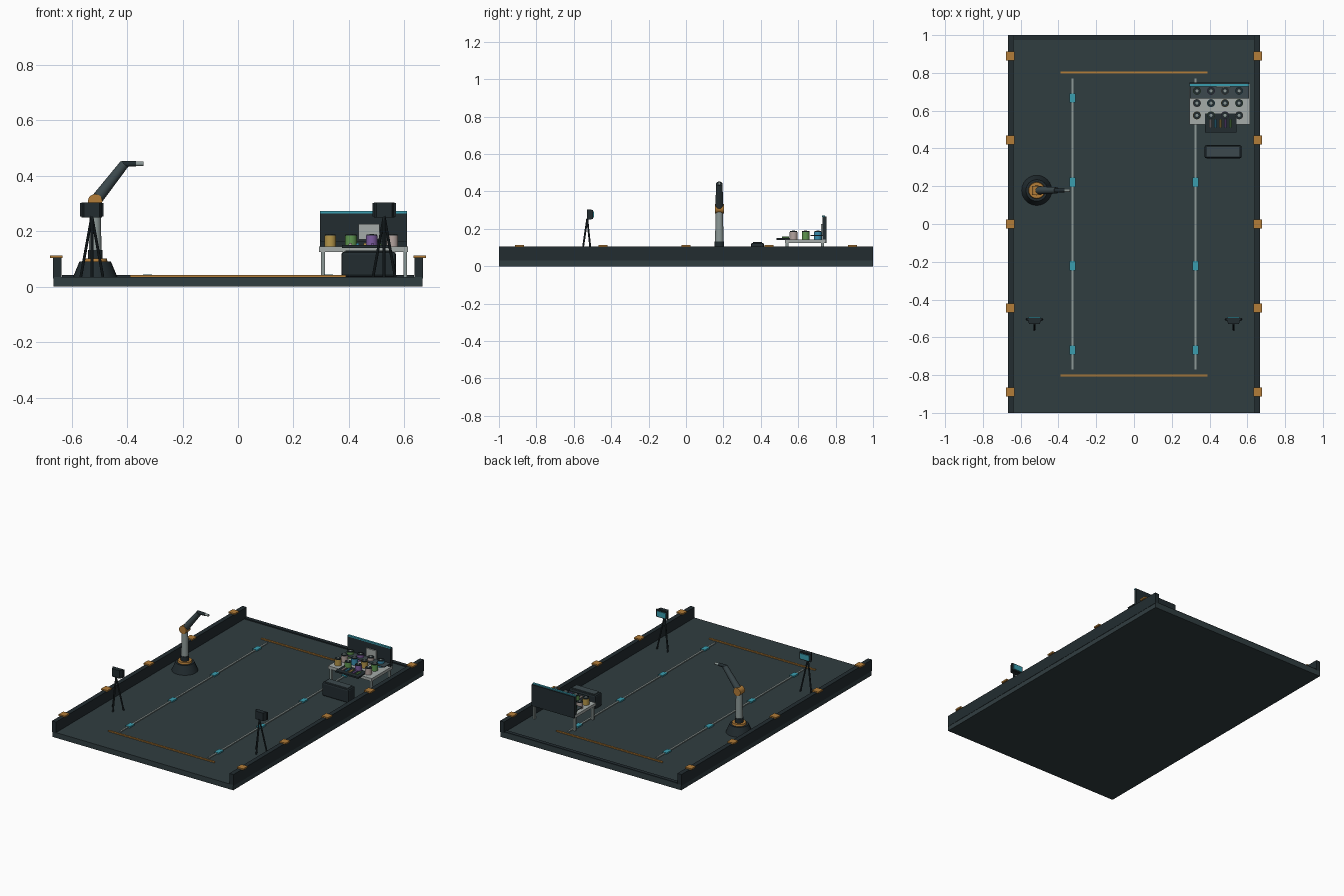
import bpy, bmesh
from math import pi
from mathutils import Vector

if "Cube" in bpy.data.objects:
    bpy.data.objects.remove(bpy.data.objects["Cube"])


def mat(name, hexcol):
    m = bpy.data.materials.new(name)
    c = [int(hexcol[i:i + 2], 16) / 255 for i in (0, 2, 4)]
    m.diffuse_color = [((v + 0.055) / 1.055) ** 2.4 if v > 0.04 else v / 12.92 for v in c] + [1]
    m.use_nodes = True
    m.node_tree.nodes["Principled BSDF"].inputs["Base Color"].default_value = m.diffuse_color
    return m


FLOOR, DARK, SLATE = mat("floor", "303D40"), mat("dark", "222C30"), mat("slate", "3C494D")
GOLD, CYAN, GREY = mat("gold", "B37D38"), mat("cyan", "3A9DAF"), mat("steel", "8C9896")
PALE = mat("pale", "A5ABA9")
PAINT = [mat("paint_" + n, h) for n, h in (("ochre", "B5964A"), ("green", "5F9650"),
         ("violet", "7D5CA0"), ("rose", "B5A5A0"), ("blue", "3A8FB0"))]


def finish(name, bm, m, smooth=False):
    me = bpy.data.meshes.new(name)
    bmesh.ops.recalc_face_normals(bm, faces=bm.faces)
    bm.to_mesh(me)
    bm.free()
    me.materials.append(m)
    o = bpy.data.objects.new(name, me)
    bpy.context.collection.objects.link(o)
    if smooth:
        bpy.context.view_layer.objects.active = o
        o.select_set(True)
        bpy.ops.object.shade_smooth_by_angle(angle=pi / 5)
        o.select_set(False)
    return o


def box(name, x0, x1, y0, y1, z0, z1, m, bevel=0):
    bm = bmesh.new()
    bmesh.ops.create_cube(bm, size=1)
    for v in bm.verts:
        v.co = ((x0 + x1) / 2 + v.co.x * (x1 - x0), (y0 + y1) / 2 + v.co.y * (y1 - y0),
                (z0 + z1) / 2 + v.co.z * (z1 - z0))
    o = finish(name, bm, m)
    if bevel:
        b = o.modifiers.new("bevel", "BEVEL")
        b.width, b.segments = bevel, 2
    return o


def rod(name, a, b, r0, r1, m, seg=20):
    a, b = Vector(a), Vector(b)
    bm = bmesh.new()
    bmesh.ops.create_cone(bm, cap_ends=True, segments=seg, radius1=r0, radius2=r1, depth=(b - a).length)
    q = Vector((0, 0, 1)).rotation_difference(b - a)
    for v in bm.verts:
        v.co = q @ v.co + (a + b) / 2
    return finish(name, bm, m, True)


Z = 0.035  # floor level

# Floor slab, back lip and side walls with gold caps
box("floor_slab", -.665, .665, -1, 1, 0, Z, FLOOR)
box("back_lip", -.635, .635, .975, 1, Z, .042, DARK)
for s in (-1, 1):
    xs = sorted((s * .667, s * .637))
    box("side_wall", *xs, -1, 1, .03, .105, DARK)
    for i in range(-2, 3):
        y = i * .445
        box("wall_cap", s * .655 - .023, s * .655 + .023, y - .024, y + .024, .103, .113, GOLD)

# Floor rails with clips, and end bars
for s in (-1, 1):
    box("floor_rail", s * .326 - .006, s * .326 + .006, -.77, .77, Z, .041, GREY)
    for y in (-.667, -.222, .222, .667):
        box("rail_clip", s * .326 - .016, s * .326 + .016, y - .025, y + .025, Z, .044, CYAN)
    box("end_bar", -.39, .39, s * .802 - .006, s * .802 + .006, Z, .042, GOLD)

# Jointed arm
AX, AY = -.515, .178
rod("arm_foot", (AX, AY, Z), (AX, AY, .09), .08, .057, DARK, 24)
rod("arm_ring", (AX, AY, .088), (AX, AY, .102), .045, .042, GOLD, 24)
rod("arm_collar", (AX, AY, .10), (AX, AY, .132), .026, .026, DARK)
rod("arm_column", (AX, AY, .13), (AX, AY, .31), .023, .019, GREY)
rod("arm_elbow", (AX, AY - .024, .308), (AX, AY + .024, .308), .026, .026, GOLD)
rod("upper_arm", (AX + .008, AY, .318), (-.41, AY, .442), .021, .017, SLATE)
rod("arm_wrist", (-.42, AY, .443), (-.367, AY, .443), .011, .010, DARK)
rod("arm_tip", (-.367, AY, .443), (-.34, AY, .443), .008, .008, GREY)

# Camera stands on three legs
for s in (-1, 1):
    x = s * .527
    top = (x, -.528, .255)
    for dx, y in ((-.04, -.505), (.04, -.505), (0, -.56)):
        rod("stand_leg", (x + dx, y, Z), top, .005, .005, DARK, 8)
    head = box("stand_head", x - .037, x + .037, -.53, -.505, .25, .303, DARK)
    for v in head.data.vertices:
        if v.co.y < -.52:
            v.co.x = x + (v.co.x - x) * .75
    box("stand_screen_frame", x - .042, x + .042, -.507, -.497, .253, .301, DARK)
    box("stand_screen", x - .032, x + .032, -.498, -.492, .26, .294, CYAN)

# Work table with backboard
box("table_top", .293, .613, .528, .745, .125, .144, PALE)
for x in (.307, .603):
    for y in (.54, .73):
        box("table_leg", x - .007, x + .007, y - .007, y + .007, Z, .126, GREY)
box("backboard", .295, .61, .73, .75, .125, .266, DARK)
box("backboard_light", .295, .61, .728, .742, .264, .272, CYAN)
box("back_panel", .435, .51, .722, .731, .17, .226, PALE)
box("jar_shelf", .297, .609, .665, .731, .163, .168, SLATE)

# Paint jars with lids
for j, y in enumerate((.575, .64, .705)):
    for i in range(4):
        x = .333 + i * .0745
        rod("jar", (x, y, .143), (x, y, .184), .021, .021, PAINT[(i + 3 * j if j else i) % 5])
        rod("jar_lid", (x, y, .183), (x, y, .188), .019, .019, DARK)
        rod("jar_knob", (x, y, .187), (x, y, .190), .008, .008, GREY, 12)

# Pen tray
box("pen_tray", .375, .543, .485, .585, .14, .15, DARK)
for i in range(5):
    x = .405 + i * .0265
    rod("pen", (x, .512, .152), (x, .552, .152), .006, .006, PAINT[(3, 4, 0, 2, 1)[i]], 10)

# Storage box in front of the table
box("storage_box", .373, .57, .348, .417, Z, .126, DARK, .01)
box("storage_box_lid", .387, .556, .358, .407, .122, .13, SLATE)
